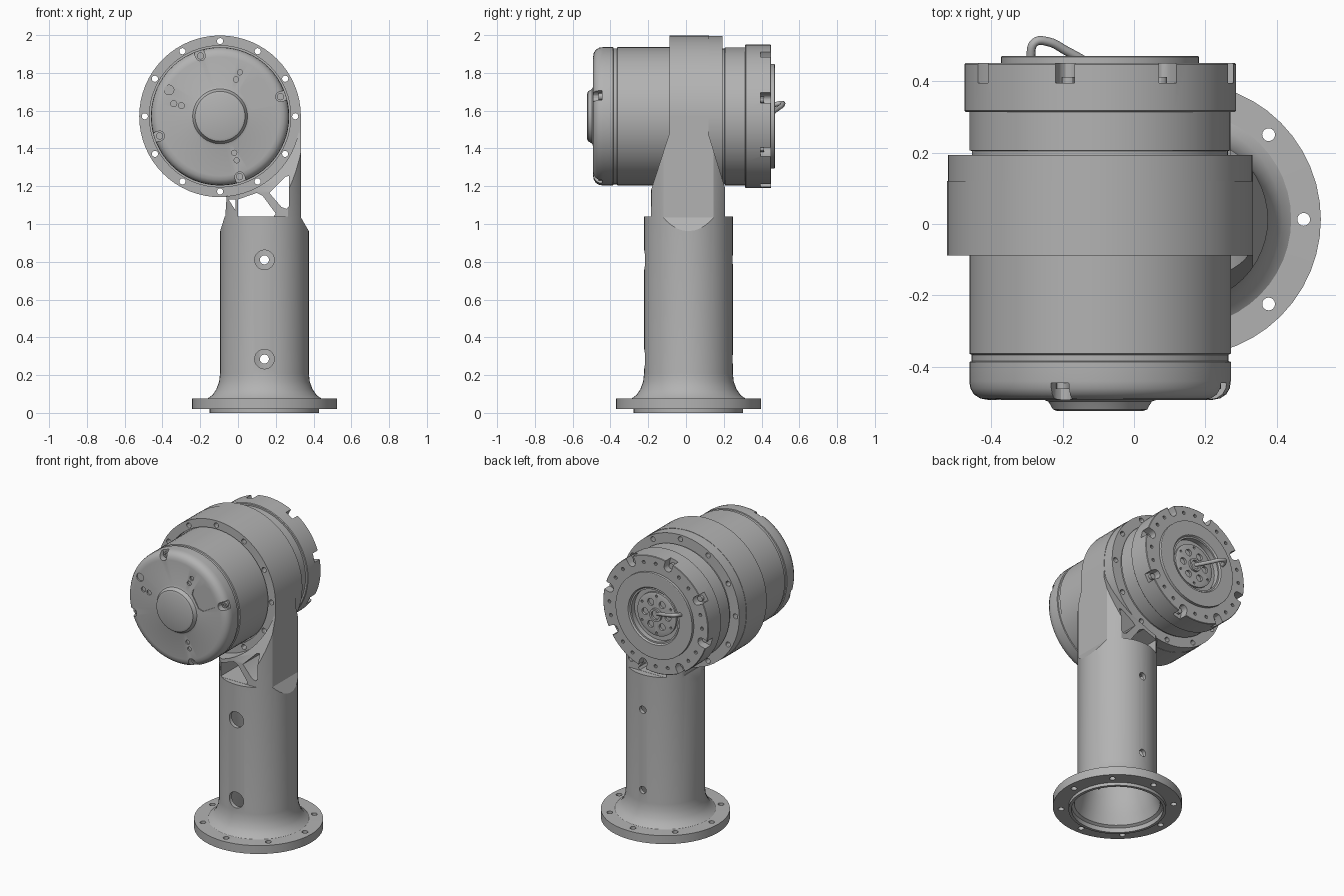
import bpy, bmesh
from math import sin, cos, pi, radians
from mathutils import Matrix, Vector

old = bpy.data.objects.get("Cube")
if old:
    bpy.data.objects.remove(old, do_unlink=True)

grey = bpy.data.materials.new("machined_grey")
grey.use_nodes = True
COL = (0.45, 0.45, 0.45, 1)
grey.diffuse_color = COL
grey.node_tree.nodes["Principled BSDF"].inputs["Base Color"].default_value = COL

POST = (0.14, 0.013)     # column axis: x, y
JOINT = (-0.095, 1.57)   # joint axis: x, z


def place(axis, a, b, h):
    return Vector((a, h, b)) if axis == "Y" else Vector((a, b, h)) if axis == "Z" else Vector((h, a, b))


def lathe(bm, profile, centre, axis="Y", n=64):
    """Revolve (radius, height) points; profiles off the axis close on themselves."""
    closed = profile[0][0] > 0
    rows = []
    for r, h in profile:
        if r == 0:
            rows.append([bm.verts.new(place(axis, *centre, h))] * n)
        else:
            rows.append([bm.verts.new(place(axis, centre[0] + r * cos(2 * pi * i / n),
                                            centre[1] + r * sin(2 * pi * i / n), h)) for i in range(n)])
    faces = []
    for k in range(len(rows) if closed else len(rows) - 1):
        a, b = rows[k], rows[(k + 1) % len(rows)]
        for i in range(n):
            j = (i + 1) % n
            loop = list(dict.fromkeys((a[i], a[j], b[j], b[i])))
            faces.append(bm.faces.new(loop))
    bmesh.ops.recalc_face_normals(bm, faces=faces)


def cyl(bm, centre, r, lo, hi, axis="Y", n=16):
    lathe(bm, [(0, lo), (r, lo), (r, hi), (0, hi)], centre, axis, n)


def prism(bm, pts, lo, hi, axis="Y"):
    a = [bm.verts.new(place(axis, *p, lo)) for p in pts]
    b = [bm.verts.new(place(axis, *p, hi)) for p in pts]
    faces = [bm.faces.new(a), bm.faces.new(b[::-1])]
    for i in range(len(pts)):
        j = (i + 1) % len(pts)
        faces.append(bm.faces.new((a[i], b[i], b[j], a[j])))
    bmesh.ops.recalc_face_normals(bm, faces=faces)


def polar(centre, r, deg):
    return (centre[0] + r * cos(radians(deg)), centre[1] + r * sin(radians(deg)))


def slot(bm, deg, r_in, r_out, half, lo, hi):
    """Round-ended slot around the joint axis, open toward the rim."""
    pts = [(r_out, -half), (r_out, half)]
    pts += [(r_in - half * sin(pi * k / 6), half * cos(pi * k / 6)) for k in range(7)]
    rot = Matrix.Rotation(radians(deg), 2)
    prism(bm, [tuple(rot @ Vector(p) + Vector(JOINT)) for p in pts], lo, hi)


def finish(bm, name):
    me = bpy.data.meshes.new(name)
    bm.to_mesh(me)
    bm.free()
    me.materials.append(grey)
    ob = bpy.data.objects.new(name, me)
    bpy.context.collection.objects.link(ob)
    return ob


def carve(ob, bm, op="DIFFERENCE"):
    tool = finish(bm, "cutter")
    tool.hide_render = True
    mod = ob.modifiers.new("carve", "BOOLEAN")
    mod.operation, mod.solver, mod.object = op, "EXACT", tool
    dg = bpy.context.evaluated_depsgraph_get()
    me = bpy.data.meshes.new_from_object(ob.evaluated_get(dg))
    ob.modifiers.clear()
    ob.data = me
    bpy.data.objects.remove(tool, do_unlink=True)


def part(name, profile, centre=JOINT, axis="Y", n=64):
    bm = bmesh.new()
    lathe(bm, profile, centre, axis, n)
    return finish(bm, name)


# Hollow column with bolted base flange
column = part("column", [
    (0, 1.04), (0.235, 1.04), (0.235, 0.21), (0.24, 0.165), (0.255, 0.125), (0.275, 0.095), (0.3, 0.077),
    (0.383, 0.075), (0.383, 0.02), (0.29, 0.02), (0.29, 0), (0.272, 0), (0.272, 0.03), (0.255, 0.04),
    (0.235, 0.1), (0.21, 0.2), (0.21, 1.0), (0, 1.0)], POST, "Z", 48)
cut = bmesh.new()
for k in range(8):
    cyl(cut, polar(POST, 0.335, 45 * k), 0.018, -0.1, 0.2, "Z")
for z in (0.285, 0.81):
    cyl(cut, (POST[0], z), 0.052, -0.4, POST[1], n=24)
    cyl(cut, (POST[0], z), 0.024, POST[1] - 0.01, 0.4)
carve(column, cut)
cut = bmesh.new()
prism(cut, [(0.333, 1.05), (0.333, 1.035), (0.385, 0.945), (0.45, 1.05)], -0.4, 0.4)
prism(cut, [(-0.067, 1.05), (-0.1, 0.945), (-0.2, 1.05)], -0.4, 0.4)
carve(column, cut)

# Arm joining column and ring: column section trimmed in side and front profile
bm = bmesh.new()
cyl(bm, POST, 0.235, 1.03, 1.6, "Z", 48)
arm = finish(bm, "arm")
bm = bmesh.new()
prism(bm, [(-0.185, 1.0), (0.207, 1.0), (0.207, 1.19), (0.118, 1.48), (0.118, 1.58),
           (-0.088, 1.58), (-0.088, 1.48), (-0.185, 1.18)], -1, 1, "X")
carve(arm, bm, "INTERSECT")
bm = bmesh.new()
prism(bm, [(-0.07, 1.0), (0.333, 1.0), (0.333, 1.57), (0.2, 1.57), (-0.05, 1.3)], -0.5, 0.5)
carve(arm, bm, "INTERSECT")
cut = bmesh.new()
cyl(cut, JOINT, 0.424, -0.5, 0.5, n=64)
carve(arm, cut)
cut = bmesh.new()
prism(cut, [(0, 1.041), (0.19, 1.041), (0.2, 1.055), (0.13, 1.15), (0.1, 1.165), (0, 1.13)], -0.5, 0.5)
prism(cut, [(0.165, 1.165), (0.23, 1.09), (0.255, 1.08), (0.27, 1.095), (0.27, 1.255), (0.25, 1.25)], -0.5, 0.5)
prism(cut, [(-0.05, 1.13), (-0.012, 1.13), (-0.012, 1.07)], -0.5, 0.5)
carve(arm, cut)

# Clamp ring and its rear plate, with twelve through holes
for name, prof in (("clamp_ring", [(0.428, -0.088), (0.428, 0.121), (0.35, 0.121), (0.35, -0.06),
                                   (0.374, -0.06), (0.374, -0.088)]),
                   ("clamp_plate", [(0.426, 0.121), (0.426, 0.193), (0.35, 0.193), (0.35, 0.121)])):
    ring = part(name, prof)
    cut = bmesh.new()
    for k in range(12):
        cyl(cut, polar(JOINT, 0.398, 30 * k), 0.0165, -0.5, 0.5, n=12)
    carve(ring, cut)

# Motor housing with rounded front edge and raised cap
motor = part("motor_housing", [
    (0, -0.524), (0.118, -0.524), (0.132, -0.519), (0.138, -0.508), (0.145, -0.497), (0.158, -0.492),
    (0.315, -0.492), (0.336, -0.488), (0.353, -0.477), (0.363, -0.46), (0.366, -0.44), (0.366, -0.386),
    (0.36, -0.384), (0.36, -0.366), (0.366, -0.363), (0.366, 0.1), (0, 0.1)])
cut = bmesh.new()
NOTCHES = [18 + 90 * k for k in range(4)]
for a in NOTCHES:
    slot(cut, a, 0.336, 0.42, 0.026, -0.6, -0.445)
for x, z, r in ((-0.365, 1.71, 0.026), (-0.34, 1.637, 0.016), (-0.3, 1.627, 0.016), (0.01, 1.803, 0.014),
                (-0.01, 1.765, 0.014), (-0.02, 1.377, 0.014), (-0.007, 1.337, 0.014)):
    cyl(cut, (x, z), r, -0.6, -0.482, n=12)
# Rotated label pocket
prism(cut, [polar((0.097, 1.693), 0.085, 75 + 90 * k + d) for k in range(4) for d in (-12, 12)], -0.6, -0.487)
carve(motor, cut)

# Notch screws on the motor face
bm = bmesh.new()
for a in NOTCHES:
    c = polar(JOINT, 0.336, a)
    lathe(bm, [(0, -0.455), (0.009, -0.455), (0.009, -0.462), (0.019, -0.462), (0.019, -0.44), (0, -0.44)], c, n=12)
finish(bm, "motor_screws")

# Gear drum and notched output flange
part("gear_drum", [(0, 0.1), (0.358, 0.1), (0.358, 0.204), (0.365, 0.206), (0.365, 0.32), (0, 0.32)])
flange = part("output_flange", [(0, 0.313), (0.376, 0.313), (0.38, 0.317), (0.38, 0.447), (0.377, 0.45), (0, 0.45)])
cut = bmesh.new()
for k in range(8):
    slot(cut, 15 + 45 * k, 0.345, 0.45, 0.028, 0.395, 0.6)
    for d in (15, 30):
        cyl(cut, polar(JOINT, 0.335, 15 + 45 * k + d), 0.011, 0.43, 0.6, n=10)
cyl(cut, JOINT, 0.17, 0.425, 0.6, n=48)
carve(flange, cut)
bm = bmesh.new()
for k in range(8):
    cyl(bm, polar(JOINT, 0.34, 15 + 45 * k), 0.018, 0.39, 0.412, n=12)
finish(bm, "flange_screws")

# Output disc, recessed hub and central tube
part("output_disc", [(0.277, 0.44), (0.277, 0.468), (0.274, 0.47), (0.185, 0.47), (0.178, 0.46), (0.168, 0.46), (0.168, 0.44)])
hub = part("output_hub", [(0, 0.42), (0.14, 0.42), (0.14, 0.438), (0.125, 0.442), (0, 0.442)], n=48)
cut = bmesh.new()
for k in range(6):
    cyl(cut, polar(JOINT, 0.083, 60 * k), 0.022, 0.428, 0.6, n=14)
    cyl(cut, polar(JOINT, 0.12, 60 * k + 30), 0.008, 0.43, 0.6, n=8)
carve(hub, cut)
part("hub_tube", [(0.042, 0.43), (0.042, 0.456), (0.028, 0.456), (0.028, 0.43)], n=24)

# Bent cable leaving the hub
cu = bpy.data.curves.new("cable", "CURVE")
cu.dimensions = "3D"
cu.bevel_depth, cu.bevel_resolution, cu.resolution_u = 0.0125, 2, 6
sp = cu.splines.new("BEZIER")
path = [(-0.1, 0.435, 1.575), (-0.19, 0.485, 1.61), (-0.24, 0.51, 1.63), (-0.278, 0.508, 1.64), (-0.29, 0.462, 1.63)]
sp.bezier_points.add(len(path) - 1)
for p, co in zip(sp.bezier_points, path):
    p.co = co
    p.handle_left_type = p.handle_right_type = "AUTO"
cu.use_fill_caps = True
cu.materials.append(grey)
cable = bpy.data.objects.new("cable", cu)
bpy.context.collection.objects.link(cable)

# Smooth shading with crisp edges
for ob in bpy.context.collection.objects:
    if ob.type == "MESH" and grey.name in ob.data.materials:
        bpy.ops.object.select_all(action="DESELECT")
        ob.select_set(True)
        bpy.context.view_layer.objects.active = ob
        bpy.ops.object.shade_smooth_by_angle(angle=radians(30))
